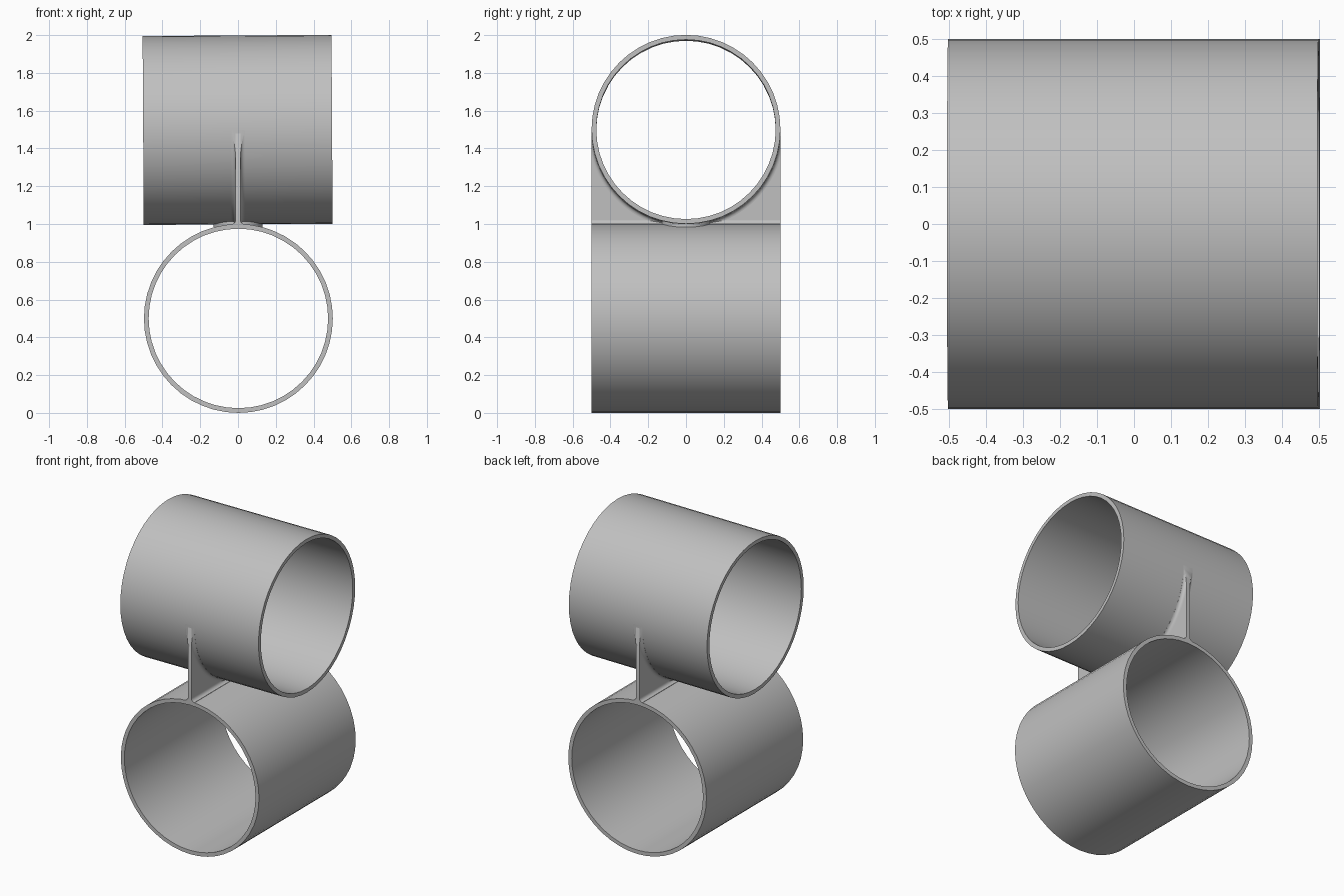
import bpy, bmesh
from math import sin, cos, pi, radians
from mathutils import Matrix, Vector

if "Cube" in bpy.data.objects:
    bpy.data.objects.remove(bpy.data.objects["Cube"], do_unlink=True)

R, WALL, SEGS = 0.5, 0.025, 48      # tube radius, wall thickness, sides
WEB, FIL = 0.0125, 0.022            # half thickness of web, fillet radius
TOP_Z, LOW_Z = 1.498, 0.5           # tube axis heights

grey = bpy.data.materials.new("plain grey")
grey.use_nodes = True
grey.diffuse_color = (0.53, 0.53, 0.53, 1)
grey.node_tree.nodes["Principled BSDF"].inputs["Base Color"].default_value = (0.53, 0.53, 0.53, 1)


def finish(bm, name):
    bmesh.ops.recalc_face_normals(bm, faces=bm.faces)
    mesh = bpy.data.meshes.new(name)
    bm.to_mesh(mesh)
    bm.free()
    obj = bpy.data.objects.new(name, mesh)
    bpy.context.collection.objects.link(obj)
    mesh.materials.append(grey)
    bpy.ops.object.select_all(action="DESELECT")
    obj.select_set(True)
    bpy.context.view_layer.objects.active = obj
    bpy.ops.object.shade_smooth_by_angle(angle=radians(30))
    return obj


def loft(bm, rings, closed):
    """Skin a list of point rings; cap the ends unless the loft is closed."""
    vs = [[bm.verts.new(p) for p in ring] for ring in rings]
    pairs = list(zip(vs, vs[1:])) + ([(vs[-1], vs[0])] if closed else [])
    for a, b in pairs:
        for i in range(len(a)):
            j = (i + 1) % len(a)
            bm.faces.new((a[i], a[j], b[j], b[i]))
    if not closed:
        bm.faces.new(vs[0])
        bm.faces.new(vs[-1])


def tube(name, placement):
    """Open pipe along x, one unit long."""
    section = [(-R, R), (R, R), (R, R - WALL), (-R, R - WALL)]
    rings = []
    for k in range(SEGS):
        a = 2 * pi * k / SEGS
        rings.append([(x, r * cos(a), r * sin(a)) for x, r in section])
    bm = bmesh.new()
    loft(bm, rings, True)
    bm.transform(placement)
    return finish(bm, name)


# Crossed tubes
tube("upper_tube", Matrix.Translation((-0.002, 0, TOP_Z)) @ Matrix.Rotation(-0.006, 4, "Y"))
tube("lower_tube", Matrix.Translation((0.002, 0, LOW_Z)) @ Matrix.Rotation(pi / 2, 4, "Z"))

# Web plate between the tubes, cradling the upper one
arc = [(0.49 * cos(-pi * k / 32), TOP_Z + 0.49 * sin(-pi * k / 32)) for k in range(33)]
outline = [(-R, 0.985), (R, 0.985), (R, 1.48)] + arc + [(-R, 1.48)]
bm = bmesh.new()
loft(bm, [[(x, y, z) for y, z in outline] for x in (-WEB, WEB)], False)
finish(bm, "web")

# Fillet section: (offset from plate centre, height above tube skin)
curve = []
for k in range(7):
    a = pi / 2 * k / 6
    curve.append((WEB + FIL * (1 - sin(a)), FIL * (1 - cos(a))))
section = [(WEB + FIL, -0.01)] + curve
section += [(-x, h) for x, h in reversed(section)]

# Fillet under the upper tube, trimmed to the plate width
bm = bmesh.new()
loft(bm, [[(x, (R + h) * cos(-pi * k / 48), TOP_Z + (R + h) * sin(-pi * k / 48))
           for x, h in section] for k in range(49)], False)
for side in (-1, 1):
    cut = bmesh.ops.bisect_plane(bm, geom=bm.verts[:] + bm.edges[:] + bm.faces[:],
                                 plane_co=Vector((0, side * R, 0)),
                                 plane_no=Vector((0, side, 0)), clear_outer=True)
    bmesh.ops.holes_fill(bm, edges=[e for e in bm.edges if e.is_boundary], sides=0)
finish(bm, "upper_fillet")

# Fillet along the top of the lower tube
bm = bmesh.new()
loft(bm, [[(x, y, 1 + h) for x, h in section] for y in (-R, R)], False)
finish(bm, "lower_fillet")

# Thin blend where the tubes touch
bm = bmesh.new()
bmesh.ops.create_cone(bm, cap_ends=True, segments=32, radius1=0.13, radius2=0.13,
                      depth=0.034, matrix=Matrix.Translation((0, 0, 1)))
finish(bm, "contact_blend")
